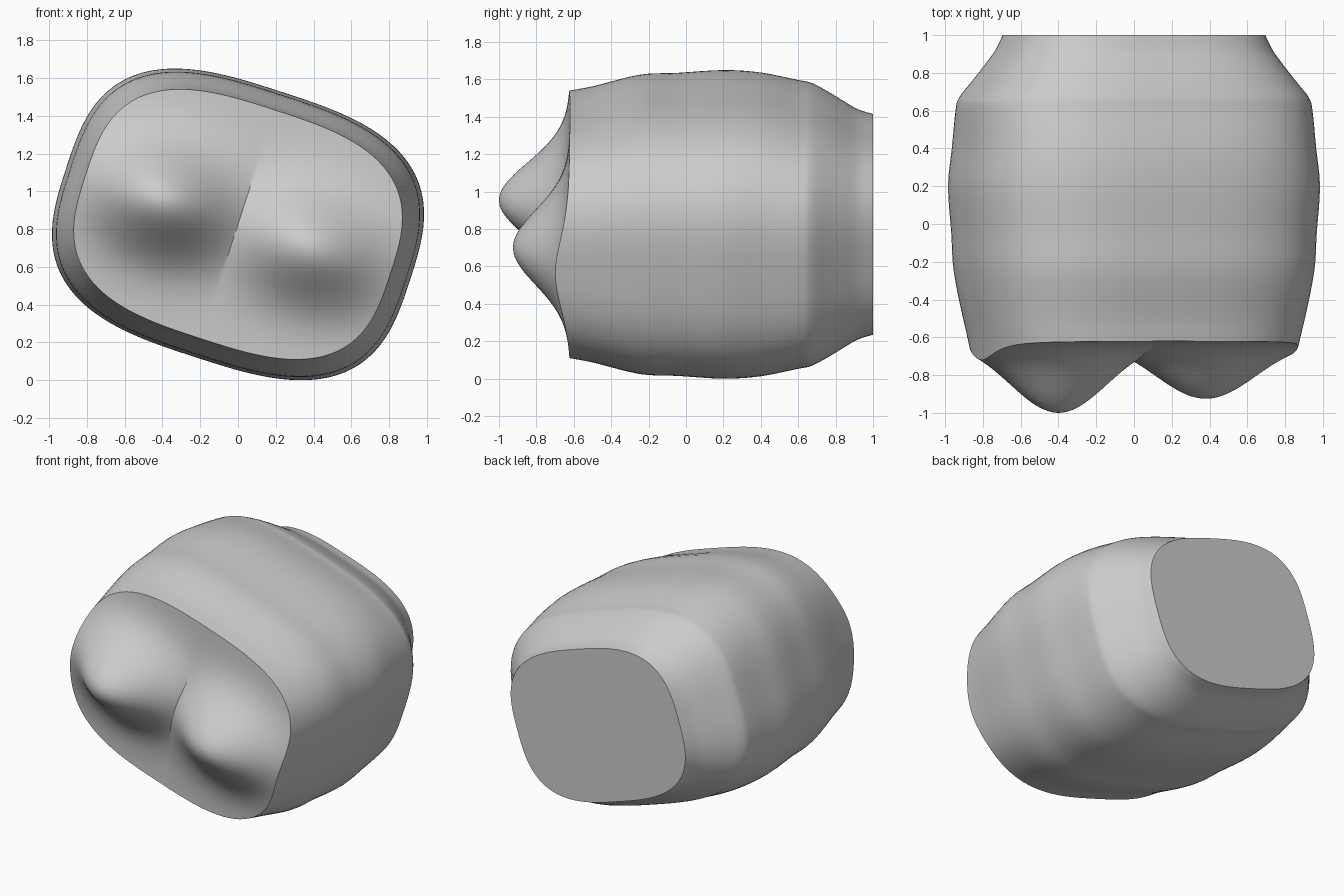
import bpy, bmesh, math

if "Cube" in bpy.data.objects:
    bpy.data.objects.remove(bpy.data.objects["Cube"])

SEGS, CAP_RINGS, POWER = 128, 36, 3.0
TILT = math.radians(18)
CT, ST = math.cos(TILT), math.sin(TILT)
CENTRE_Z = 0.825

# wall stations: y, half width in x, half height in z
WALL = [(-0.63, .87, .715), (-0.5, .905, .738), (-0.25, .955, .80), (-0.05, .968, .81),
        (.2, .985, .825), (.4, .965, .812), (.6, .945, .772), (.67, .925, .757),
        (.76, .855, .71), (.85, .785, .655), (.92, .735, .615), (1.0, .695, .59)]


def semi_axes(hx, hz):
    """Semi-axes of the tilted superellipse that fills the given extents."""
    q = POWER / (POWER - 1)
    p, r = CT ** q, ST ** q
    det = p * p - r * r
    a = ((p * hx ** q - r * hz ** q) / det) ** (1 / q)
    b = ((p * hz ** q - r * hx ** q) / det) ** (1 / q)
    return a, b


def outline(a, b):
    pts = []
    for i in range(SEGS):
        t = 2 * math.pi * i / SEGS
        c, s = math.cos(t), math.sin(t)
        r = (abs(c / a) ** POWER + abs(s / b) ** POWER) ** (-1 / POWER)
        pts.append((r * c, r * s))
    return pts


def place(u, v, y):
    return (u * CT + v * ST, y, -u * ST + v * CT + CENTRE_Z)


def biting_y(u, v):
    """Two rounded cusps on the long axis with a groove between them."""
    if u < 0:
        h = .38 * math.exp(-((u + .42) / .37) ** 2)
    else:
        h = .305 * math.exp(-((u - .40) / .385) ** 2)
    return -.62 - h * math.exp(-(v / .27) ** 2)


def catmull(p0, p1, p2, p3, t):
    return tuple(b + .5 * t * (c - a + t * (2 * a - 5 * b + 4 * c - d + t * (3 * (b - c) + d - a)))
                 for a, b, c, d in zip(p0, p1, p2, p3))


def bridge(bm, r0, r1):
    for i in range(SEGS):
        j = (i + 1) % SEGS
        bm.faces.new((r0[i], r0[j], r1[j], r1[i]))


bm = bmesh.new()

# cusped front face, from the middle out to the rim
rim = outline(*semi_axes(*WALL[0][1:]))
middle = bm.verts.new(place(0, 0, biting_y(0, 0)))
prev = None
for k in range(1, CAP_RINGS + 1):
    f = k / CAP_RINGS
    ring = [bm.verts.new(place(u * f, v * f, biting_y(u * f, v * f))) for u, v in rim]
    if prev:
        bridge(bm, prev, ring)
    else:
        for i in range(SEGS):
            bm.faces.new((middle, ring[i], ring[(i + 1) % SEGS]))
    prev = ring

# bulging side wall
stations = []
for i in range(len(WALL) - 1):
    q = [WALL[max(0, min(len(WALL) - 1, i + d))] for d in (-1, 0, 1, 2)]
    stations += [catmull(*q, t / 4) for t in range(4)]
stations = stations[3:] + [WALL[-1]]
for y, hx, hz in stations:
    ring = [bm.verts.new(place(u, v, y)) for u, v in outline(*semi_axes(hx, hz))]
    bridge(bm, prev, ring)
    prev = ring

# flat back
bm.faces.new(prev)
bmesh.ops.recalc_face_normals(bm, faces=bm.faces)

mesh = bpy.data.meshes.new("tooth_crown")
bm.to_mesh(mesh)
bm.free()
crown = bpy.data.objects.new("tooth_crown", mesh)
bpy.context.collection.objects.link(crown)

grey = bpy.data.materials.new("light_grey")
grey.diffuse_color = (.6, .6, .6, 1)
grey.use_nodes = True
grey.node_tree.nodes["Principled BSDF"].inputs["Base Color"].default_value = grey.diffuse_color
mesh.materials.append(grey)

bpy.context.view_layer.objects.active = crown
crown.select_set(True)
bpy.ops.object.shade_smooth_by_angle(angle=math.radians(35))
